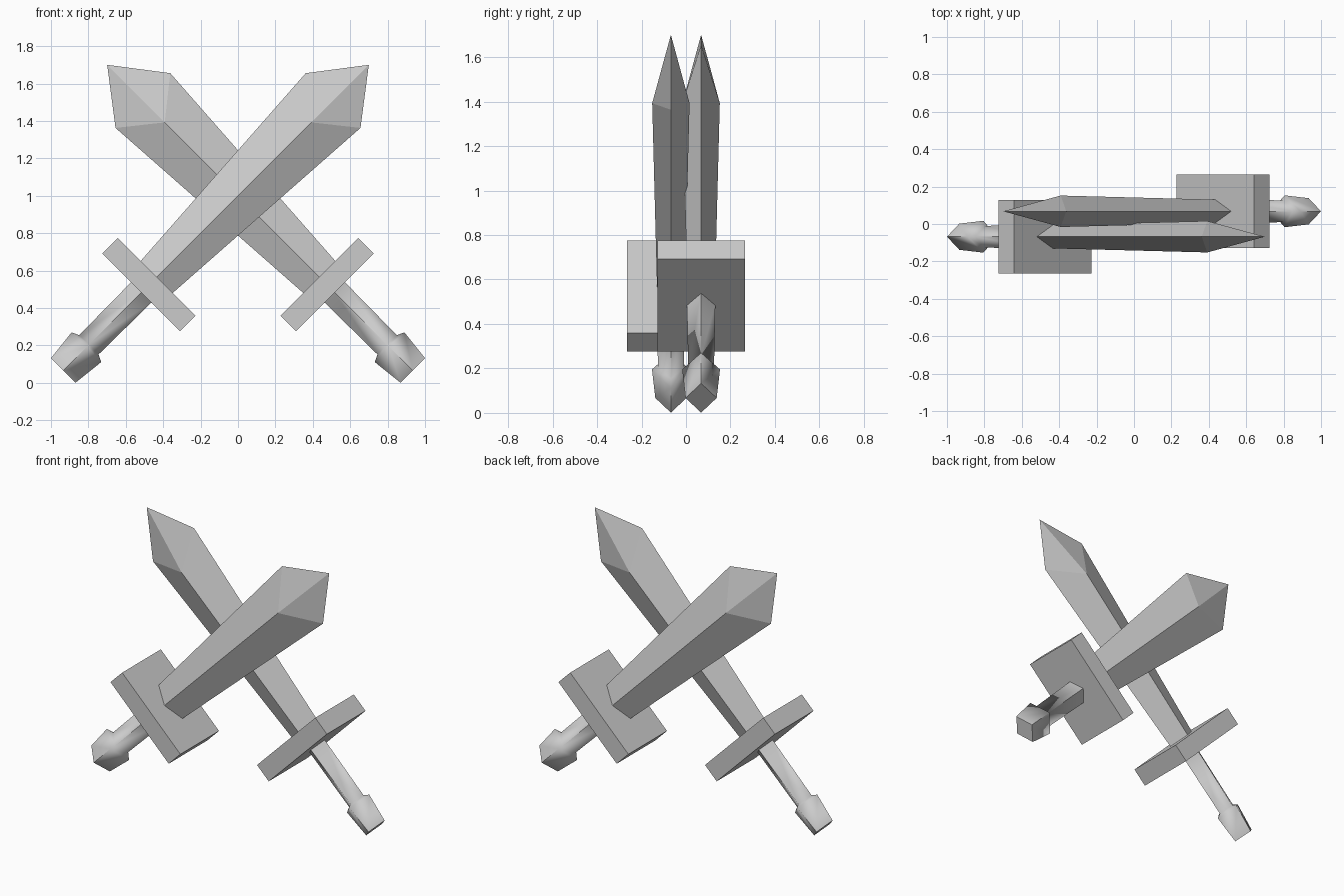
import bpy
import bmesh
import math

cube = bpy.data.objects.get("Cube")
if cube:
    bpy.data.objects.remove(cube, do_unlink=True)

# One plain grey for everything
GREY = (0.6, 0.6, 0.6, 1.0)
grey = bpy.data.materials.new("grey")
grey.diffuse_color = GREY
grey.use_nodes = True
grey.node_tree.nodes["Principled BSDF"].inputs["Base Color"].default_value = GREY


def finish(bm, name, smooth=None):
    """Turn a bmesh into a linked object, optionally smoothed below an angle."""
    bmesh.ops.recalc_face_normals(bm, faces=bm.faces)
    mesh = bpy.data.meshes.new(name)
    bm.to_mesh(mesh)
    bm.free()
    mesh.materials.append(grey)
    obj = bpy.data.objects.new(name, mesh)
    bpy.context.collection.objects.link(obj)
    if smooth:
        bpy.ops.object.select_all(action='DESELECT')
        obj.select_set(True)
        bpy.context.view_layer.objects.active = obj
        bpy.ops.object.shade_smooth_by_angle(angle=math.radians(smooth))
    return obj


def diamond_loft(name, sections, tip=None, smooth=None):
    """Loft diamonds (half width, half depth, edge height, ridge height) along z."""
    bm = bmesh.new()
    rings = []
    for w, d, ze, zr in sections:
        points = [(w, 0, ze), (0, d, zr), (-w, 0, ze), (0, -d, zr)]
        rings.append([bm.verts.new(p) for p in points])
    for a, b in zip(rings, rings[1:]):
        for i in range(4):
            j = (i + 1) % 4
            bm.faces.new((a[i], a[j], b[j], b[i]))
    bm.faces.new(rings[0])
    if tip is None:
        bm.faces.new(rings[-1])
    else:
        point = bm.verts.new((0, 0, tip))
        for i in range(4):
            bm.faces.new((rings[-1][i], rings[-1][(i + 1) % 4], point))
    return finish(bm, name, smooth)


def box(name, size, z):
    bm = bmesh.new()
    bmesh.ops.create_cube(bm, size=1)
    for v in bm.verts:
        v.co = (v.co.x * size[0], v.co.y * size[1], v.co.z * size[2] + z)
    return finish(bm, name)


def sword(prefix, side):
    """Build a sword along z, then lean it 45 degrees; side is -1 front, 1 back."""
    parts = [
        # Blade with a central ridge and a pointed tip
        diamond_loft(prefix + "_blade", [(0.12, 0.062, 0.69, 0.69),
                                         (0.207, 0.084, 2.04, 1.875)], tip=2.31),
        # Square crossguard
        box(prefix + "_guard", (0.588, 0.394, 0.118), 0.648),
        # Grip and flared pommel
        diamond_loft(prefix + "_handle", [(0.093, 0.07, 0, 0),
                                          (0.112, 0.085, 0.175, 0.182),
                                          (0.073, 0.058, 0.193, 0.196),
                                          (0.077, 0.064, 0.6, 0.6)], smooth=72),
    ]
    for part in parts:
        part.location = (0.934 * side, 0.068 * side, 0.067)
        part.rotation_euler = (0, math.radians(-45 * side), 0)


sword("front_sword", -1)
sword("back_sword", 1)
